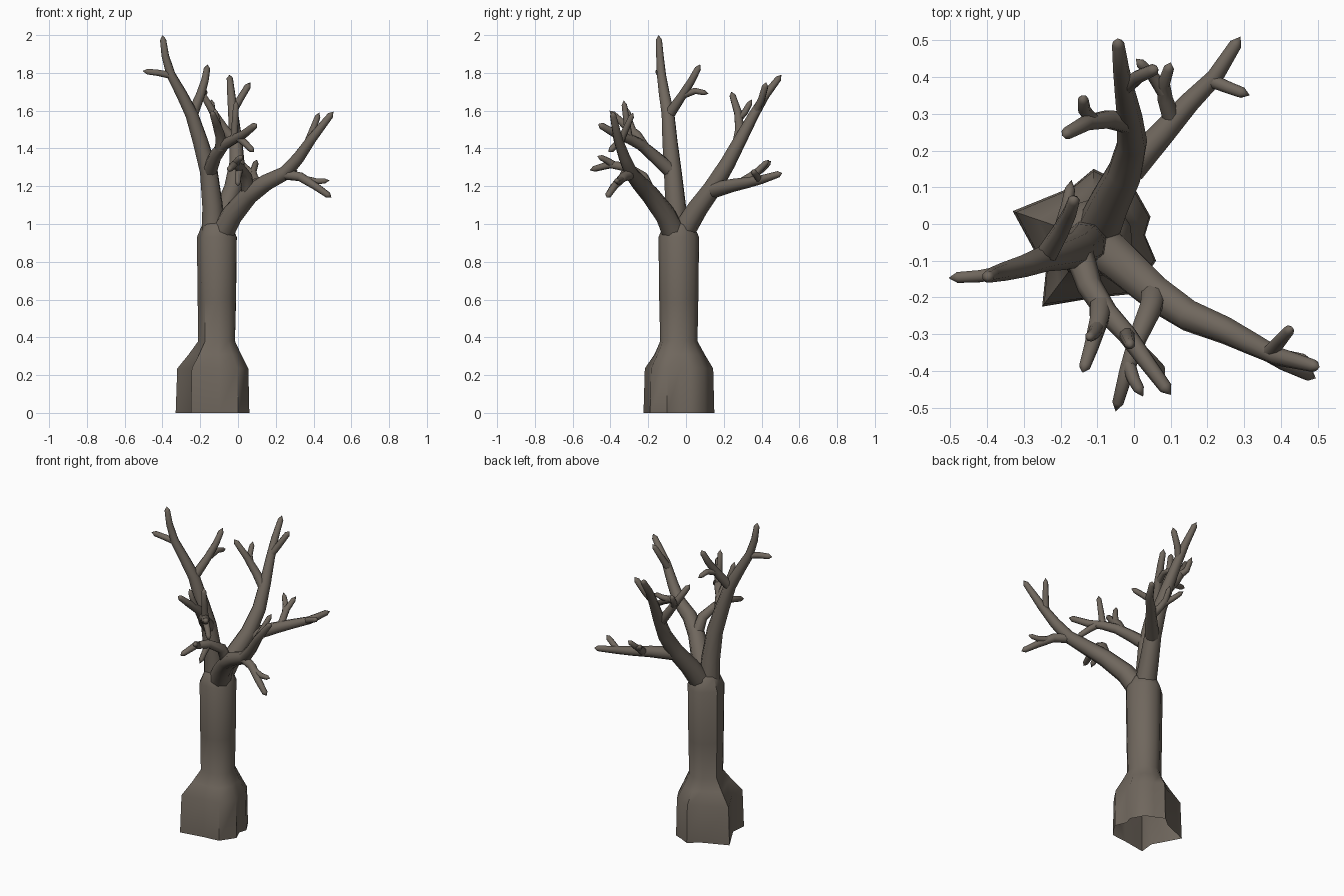
import bpy, bmesh, math
from mathutils import Vector

bark = bpy.data.materials.new("grey_brown_bark")
bark.diffuse_color = (0.16, 0.135, 0.11, 1)


def finish(name, bm):
    bmesh.ops.recalc_face_normals(bm, faces=bm.faces)
    me = bpy.data.meshes.new(name)
    bm.to_mesh(me)
    bm.free()
    me.materials.append(bark)
    ob = bpy.data.objects.new(name, me)
    bpy.context.collection.objects.link(ob)
    bpy.ops.object.select_all(action='DESELECT')
    ob.select_set(True)
    bpy.context.view_layer.objects.active = ob
    bpy.ops.object.shade_smooth_by_angle(angle=math.radians(50))


def skin(bm, rings):
    for a, b in zip(rings, rings[1:]):
        n = len(a)
        for i in range(n):
            bm.faces.new((a[i], a[(i + 1) % n], b[(i + 1) % n], b[i]))


def branch(name, pts, r0, r1, sides=8):
    """Tapered tube along a path, ending in a short blunt point."""
    p = [Vector(q) for q in pts]
    tip = p[-1]
    p[-1] = tip - (tip - p[-2]).normalized() * 0.025
    dist = [0]
    for a, b in zip(p, p[1:]):
        dist.append(dist[-1] + (b - a).length)
    bm = bmesh.new()
    rings, side = [], Vector((1, 0.3, 0.1))
    for i, c in enumerate(p):
        t = (p[min(i + 1, len(p) - 1)] - p[max(i - 1, 0)]).normalized()
        side = (side - t * side.dot(t)).normalized()
        up = t.cross(side)
        r = r0 + (r1 - r0) * dist[i] / dist[-1]
        rings.append([bm.verts.new(c + r * (side * math.cos(k * math.tau / sides)
                      + up * math.sin(k * math.tau / sides))) for k in range(sides)])
    skin(bm, rings)
    end = bm.verts.new(tip)
    for k in range(sides):
        bm.faces.new((rings[-1][k], rings[-1][(k + 1) % sides], end))
    bm.faces.new(rings[0])
    finish(name, bm)


# Trunk: lobed root flare blending into a softer, rounder stem
centre = Vector((-0.11, -0.04))
foot = [(.06, -.1), (.03, -.03), (.045, .02), (0, .1), (-.05, .12), (-.11, .15),
        (-.17, .1), (-.33, .035), (-.24, -.13), (-.25, -.225), (-.1, -.2), (0, -.19)]
# height, amount of root shape, stem radius
levels = [(0, 1, .1), (.235, .93, .1), (.31, .42, .1), (.38, .04, .095),
          (.6, 0, .103), (.93, 0, .107), (1.0, 0, .078), (1.03, 0, .04)]
bm = bmesh.new()
rings = []
for z, root, rad in levels:
    ring = []
    for q in foot:
        d = Vector(q) - centre
        stem = d.normalized() * rad * (1 + max(-.12, min(.1, d.length - .17)))
        v = centre + stem.lerp(d, root)
        ring.append(bm.verts.new((v.x, v.y, z)))
    rings.append(ring)
skin(bm, rings)
bm.faces.new(rings[-1])
finish("trunk", bm)

# Left tall limb
branch("left_limb", [(-.13, -.05, .95), (-.135, -.055, 1.1), (-.155, -.07, 1.28), (-.2, -.085, 1.44),
                     (-.245, -.095, 1.58), (-.3, -.115, 1.69), (-.355, -.13, 1.79),
                     (-.385, -.138, 1.89), (-.4, -.145, 2.0)], .063, .017)
branch("left_limb_twig", [(-.35, -.13, 1.785), (-.42, -.142, 1.8), (-.505, -.147, 1.81)], .02, .016)
branch("left_limb_fork", [(-.245, -.095, 1.57), (-.2, -.02, 1.68), (-.175, .03, 1.76),
                          (-.16, .075, 1.845)], .03, .017)
branch("left_limb_fork_twig", [(-.197, -.01, 1.685), (-.182, .05, 1.705), (-.17, .12, 1.69)], .02, .014)

# Forward branch growing from the left limb
branch("forward_branch", [(-.15, -.08, 1.28), (-.12, -.17, 1.36), (-.075, -.24, 1.42), (-.02, -.3, 1.45),
                          (.03, -.37, 1.475), (.1, -.465, 1.53)], .04, .018)
branch("forward_twig_low", [(0, -.33, 1.46), (.04, -.365, 1.425), (.085, -.41, 1.38)], .021, .016)
branch("forward_twig_up", [(-.02, -.3, 1.44), (-.015, -.315, 1.55), (-.01, -.33, 1.655)], .022, .015)
branch("forward_fork", [(-.09, -.22, 1.4), (-.095, -.26, 1.47), (-.115, -.33, 1.53),
                        (-.14, -.405, 1.6)], .032, .016)
branch("forward_fork_twig", [(-.1, -.28, 1.49), (-.11, -.3, 1.55), (-.125, -.31, 1.615)], .02, .014)

# Right spreading limb
branch("right_limb", [(-.09, -.06, .94), (-.03, -.11, 1.05), (.06, -.19, 1.155), (.15, -.25, 1.22),
                      (.25, -.29, 1.27), (.32, -.325, 1.35), (.39, -.36, 1.45),
                      (.505, -.39, 1.595)], .065, .017)
branch("right_limb_twig", [(.37, -.35, 1.43), (.4, -.315, 1.51), (.43, -.28, 1.59)], .021, .015)
branch("right_low_fork", [(.23, -.285, 1.265), (.33, -.33, 1.25), (.41, -.38, 1.2),
                          (.495, -.42, 1.14)], .03, .017)
branch("right_low_twig", [(.36, -.345, 1.235), (.42, -.36, 1.225), (.485, -.37, 1.23)], .02, .014)
branch("right_front_fork", [(.055, -.185, 1.15), (.045, -.23, 1.25), (.01, -.31, 1.3), (-.02, -.4, 1.315),
                            (-.05, -.51, 1.285)], .037, .016)
branch("right_front_twig", [(-.015, -.385, 1.315), (0, -.425, 1.34), (.025, -.47, 1.36)], .02, .015)
branch("right_front_low_twig", [(.01, -.31, 1.3), (.0, -.34, 1.25), (0, -.385, 1.2)], .02, .015)

# Rear limb
branch("rear_limb", [(-.1, -.02, .95), (-.065, .06, 1.08), (-.025, .14, 1.19), (-.005, .22, 1.32),
                     (-.012, .29, 1.45), (-.025, .36, 1.58), (-.035, .42, 1.68),
                     (-.045, .505, 1.79)], .063, .017)
branch("rear_limb_twig", [(-.025, .37, 1.6), (.01, .4, 1.66), (.065, .425, 1.75)], .021, .017)
branch("rear_left_fork", [(-.015, .275, 1.43), (-.07, .285, 1.5), (-.13, .275, 1.59),
                          (-.195, .24, 1.7)], .03, .017)
branch("rear_left_twig", [(-.11, .28, 1.56), (-.135, .31, 1.59), (-.14, .35, 1.66)], .02, .015)
branch("rear_right_fork", [(-.01, .15, 1.18), (.08, .25, 1.205), (.15, .33, 1.22), (.22, .4, 1.235),
                           (.29, .51, 1.27)], .042, .017)
branch("rear_right_twig", [(.21, .39, 1.235), (.26, .37, 1.26), (.315, .35, 1.285)], .02, .016)
branch("rear_middle_fork", [(.105, .28, 1.21), (.085, .34, 1.25), (.08, .38, 1.28), (.1, .44, 1.34)], .025, .015)
branch("rear_middle_twig", [(.08, .36, 1.265), (.05, .405, 1.29), (.005, .45, 1.335)], .019, .014)
